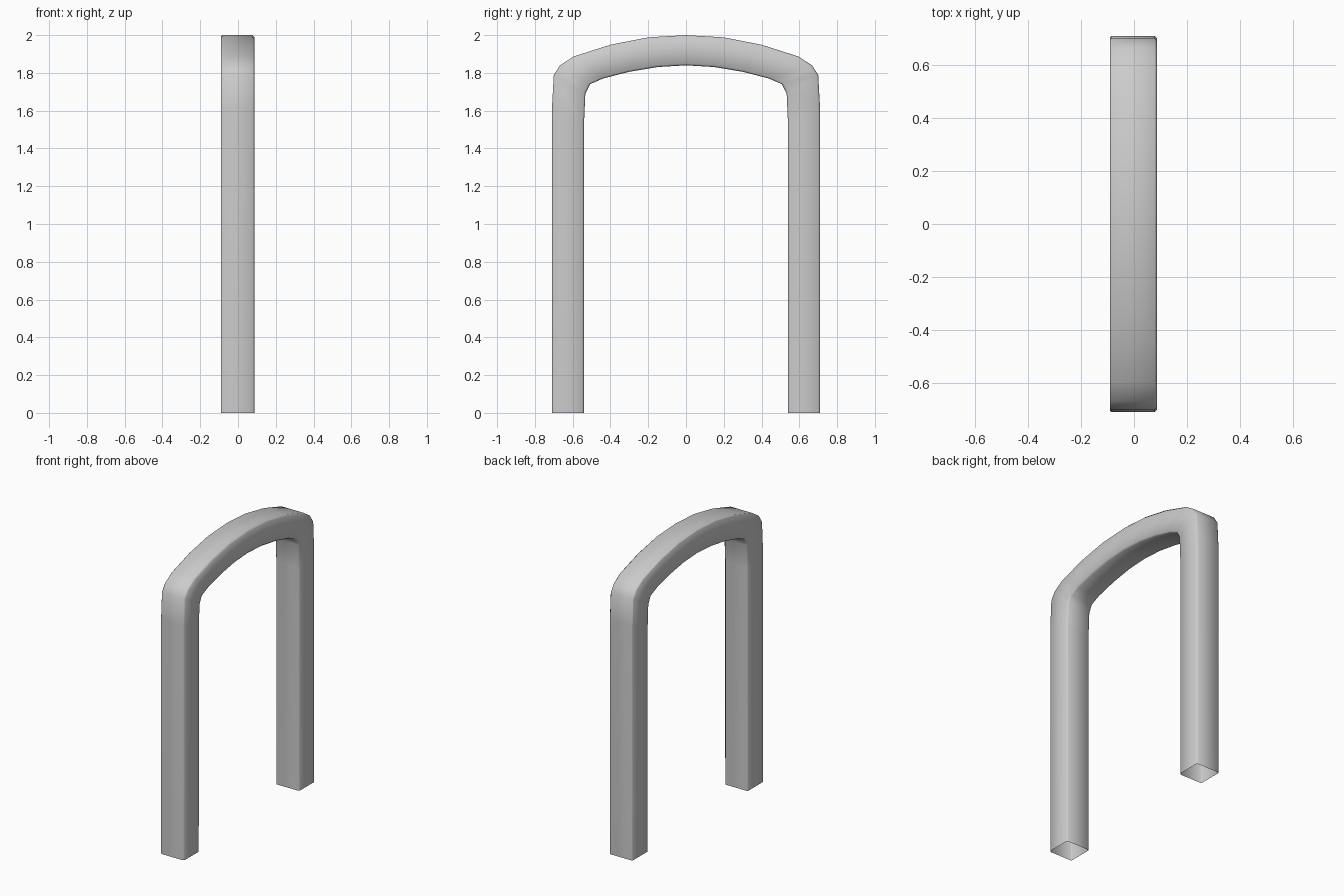
import bpy
import bmesh
import math
from mathutils import Vector

cube = bpy.data.objects.get("Cube")
if cube:
    bpy.data.objects.remove(cube, do_unlink=True)

grey = bpy.data.materials.new("plain_grey")
grey.use_nodes = True
colour = (0.6, 0.6, 0.6, 1)
grey.diffuse_color = colour
grey.node_tree.nodes["Principled BSDF"].inputs["Base Color"].default_value = colour

# Outer and inner (y, z) outlines of one half, from the foot to the crown
outer = [(0.71, 0), (0.71, 1.61), (0.7, 1.79), (0.667, 1.84), (0.595, 1.887),
         (0.4, 1.949), (0.2, 1.988), (0, 2)]
inner = [(0.54, 0), (0.54, 1.53), (0.533, 1.69), (0.508, 1.74), (0.44, 1.77),
         (0.3, 1.806), (0.15, 1.831), (0, 1.84)]
half = list(zip(outer, inner))
path = half + [((-a[0], a[1]), (-b[0], b[1])) for a, b in reversed(half[:-1])]

# Square section with softened edges: (x, distance from outer to inner side)
LEFT, RIGHT = 0.087, -0.09
SOFT, TIGHT = 0.01, 0.005
section = [(RIGHT + TIGHT, 0), (LEFT - SOFT, 0), (LEFT, SOFT), (LEFT, -SOFT),
           (LEFT - SOFT, -0.0), (RIGHT + TIGHT, -0.0), (RIGHT, -TIGHT), (RIGHT, TIGHT)]
from_inner = (3, 4, 5, 6)

# Sweep the section along the arch, leaving the feet open
bm = bmesh.new()
rings = []
for a, b in path:
    a, b = Vector((0, *a)), Vector((0, *b))
    across = (b - a).normalized()
    ring = []
    for i, (x, depth) in enumerate(section):
        base = b if i in from_inner else a
        step = across * depth
        if a.z == b.z == 0:
            step.z = 0
        ring.append(bm.verts.new(base + step + Vector((x, 0, 0))))
    rings.append(ring)
for r, s in zip(rings, rings[1:]):
    for i in range(len(section)):
        j = (i + 1) % len(section)
        bm.faces.new((r[i], r[j], s[j], s[i]))
bmesh.ops.recalc_face_normals(bm, faces=bm.faces)

mesh = bpy.data.meshes.new("arched_frame")
bm.to_mesh(mesh)
bm.free()
mesh.materials.append(grey)
frame = bpy.data.objects.new("arched_frame", mesh)
bpy.context.collection.objects.link(frame)
bpy.context.view_layer.objects.active = frame
frame.select_set(True)
bpy.ops.object.shade_smooth_by_angle(angle=math.radians(50))
